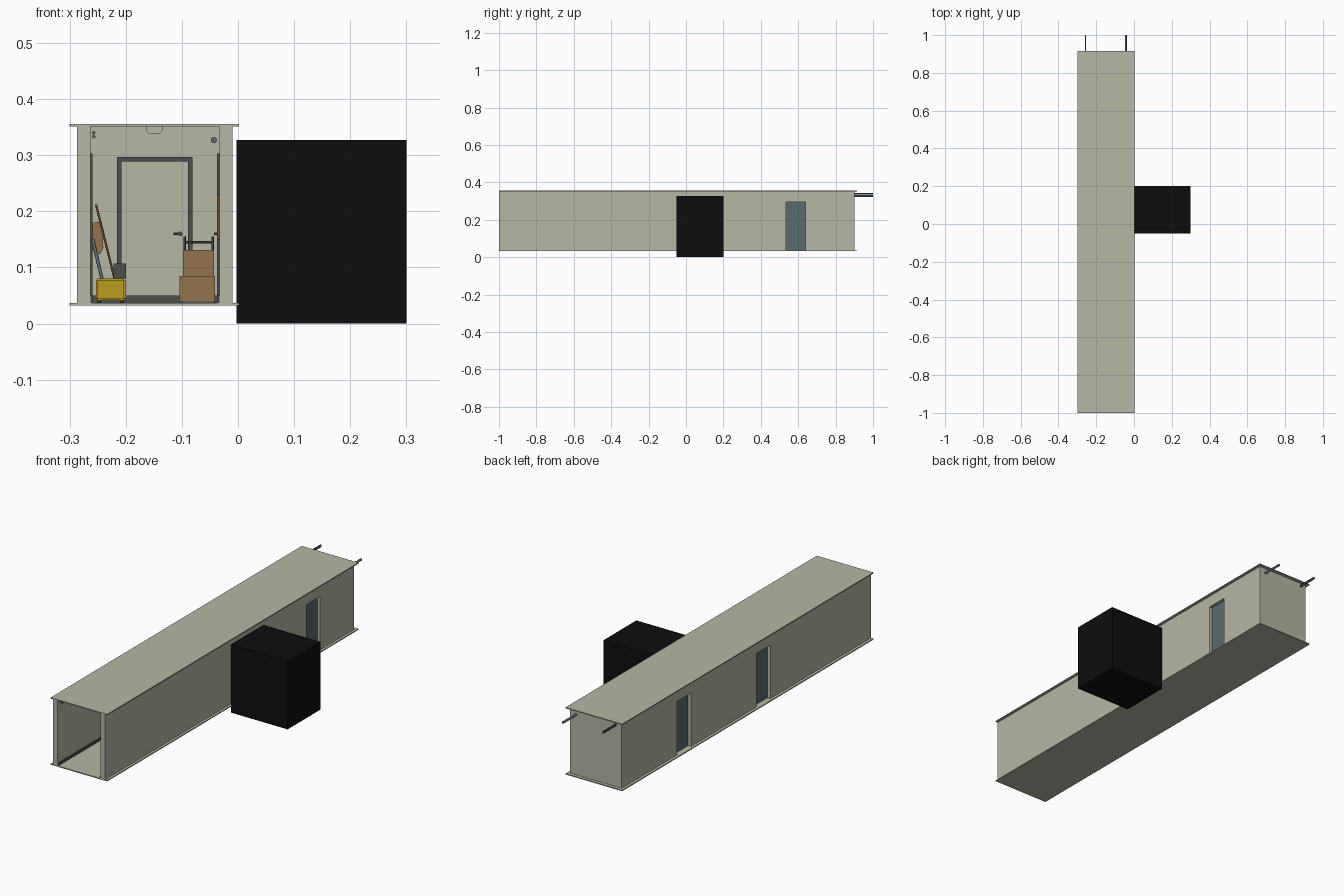
import bpy, bmesh, math
from mathutils import Vector

if "Cube" in bpy.data.objects:
    bpy.data.objects.remove(bpy.data.objects["Cube"])


def mat(name, r, g, b):
    m = bpy.data.materials.new(name)
    m.diffuse_color = (*[(c / 255 / 12.92 if c < 10.3 else ((c / 255 + 0.055) / 1.055) ** 2.4)
                         for c in (r, g, b)], 1)
    m.use_nodes = True
    m.node_tree.nodes["Principled BSDF"].inputs["Base Color"].default_value = m.diffuse_color
    return m


PLASTER = mat("pale_olive_plaster", 181, 183, 165)
SLATE = mat("slate_blue", 90, 107, 110)
BLACK = mat("void_black", 13, 13, 13)
TRIM = mat("dark_trim", 76, 79, 76)
CARD = mat("cardboard_brown", 146, 115, 80)
WOOD = mat("dark_wood", 112, 78, 48)
YELLOW = mat("bucket_yellow", 186, 156, 32)


def finish(name, bm, m):
    bmesh.ops.recalc_face_normals(bm, faces=bm.faces[:])
    me = bpy.data.meshes.new(name)
    bm.to_mesh(me)
    bm.free()
    me.materials.append(m)
    ob = bpy.data.objects.new(name, me)
    bpy.context.collection.objects.link(ob)
    return ob


def box(name, x, y, z, m, bevel=0):
    """Box from (min, max) ranges on each axis."""
    bm = bmesh.new()
    bmesh.ops.create_cube(bm, size=1)
    for v in bm.verts:
        v.co = [r[0] if c < 0 else r[1] for c, r in zip(v.co, (x, y, z))]
    if bevel:
        bmesh.ops.bevel(bm, geom=bm.edges[:], offset=bevel, segments=2, affect='EDGES')
    return finish(name, bm, m)


def prism(name, pts, shift, m):
    """Closed outline extruded along a vector."""
    bm = bmesh.new()
    f = bm.faces.new([bm.verts.new(p) for p in pts])
    r = bmesh.ops.extrude_face_region(bm, geom=[f])
    bmesh.ops.translate(bm, vec=shift, verts=[v for v in r["geom"] if isinstance(v, bmesh.types.BMVert)])
    return finish(name, bm, m)


def rod(name, a, b, rad, m, n=12):
    a, b = Vector(a), Vector(b)
    bm = bmesh.new()
    bmesh.ops.create_cone(bm, cap_ends=True, segments=n, radius1=rad, radius2=rad, depth=(b - a).length)
    q = (b - a).to_track_quat('Z', 'Y')
    for v in bm.verts:
        v.co = q @ v.co + (a + b) / 2
    ob = finish(name, bm, m)
    for p in ob.data.polygons:
        p.use_smooth = len(p.vertices) == 4
    return ob


F, C, DOOR_TOP = 0.037, 0.351, 0.295        # floor, ceiling and door heights
BACK = 0.88                                 # inner face of the end wall

# floor and ceiling slabs
box("floor_slab", (-0.30, 0.002), (-1, 0.915), (0.032, F), PLASTER)
box("ceiling_slab", (-0.30, 0.002), (-1, 0.915), (C, 0.356), PLASTER)


# side walls with doorways notched in, frames, doors and skirting
def side_wall(side, outer, inner, doorways):
    s = 1 if inner > outer else -1          # direction into the corridor
    pts = [(outer, -1, C), (outer, -1, F)]
    for y0, y1, _ in doorways:
        pts += [(outer, y0, F), (outer, y0, DOOR_TOP), (outer, y1, DOOR_TOP), (outer, y1, F)]
    pts += [(outer, 0.90, F), (outer, 0.90, C)]
    prism(side + "_wall", pts, (inner - outer, 0, 0), PLASTER)
    xr = tuple(sorted((inner - s * 0.001, inner + s * 0.004)))
    start = -1
    for i, (y0, y1, closed) in enumerate(doorways):
        tag = f"{side}_{i + 1}"
        if closed:
            box("door_" + tag, sorted((inner - s * 0.008, inner - s * 0.003)),
                (y0, y1), (F, DOOR_TOP), SLATE)
            hy = y0 + 0.012
            rod("door_handle_" + tag, (inner - s * 0.003, hy, 0.16), (inner + s * 0.01, hy, 0.16), 0.002, TRIM, 8)
        w = 0.008
        fr = [(y0 - w, F), (y0 - w, DOOR_TOP + w), (y1 + w, DOOR_TOP + w), (y1 + w, F),
              (y1, F), (y1, DOOR_TOP), (y0, DOOR_TOP), (y0, F)]
        prism("door_frame_" + tag, [(xr[0], y, z) for y, z in fr], (xr[1] - xr[0], 0, 0), TRIM)
        box(f"skirting_{tag}", xr, (start, y0 - w), (F, 0.05), TRIM)
        start = y1 + w
    box(f"skirting_{side}_end", xr, (start, BACK), (F, 0.05), TRIM)


side_wall("left", -0.287, -0.263, [(-0.233, -0.126, True), (0.37, 0.477, True)])
side_wall("right", -0.010, -0.033, [(0.02, 0.13, False), (0.535, 0.64, True)])

# end wall with a framed door on the inside
box("end_wall", (-0.263, -0.033), (BACK, 0.90), (F, C), PLASTER)
out = [(-0.216, F), (-0.216, 0.297), (-0.081, 0.297), (-0.081, F),
       (-0.089, F), (-0.089, 0.289), (-0.208, 0.289), (-0.208, F)]
prism("end_door_frame", [(x, BACK - 0.006, z) for x, z in out], (0, 0.007, 0), TRIM)
box("end_skirting", (-0.259, -0.037), (BACK - 0.004, BACK), (F, 0.05), TRIM)
rod("end_handle_stem", (-0.103, BACK - 0.015, 0.16), (-0.103, BACK, 0.16), 0.004, TRIM)
rod("end_handle_lever", (-0.115, BACK - 0.013, 0.16), (-0.10, BACK - 0.013, 0.16), 0.002, TRIM, 8)

# dark side room
box("side_room", (-0.003, 0.30), (-0.05, 0.20), (0, 0.327), BLACK)

# service pipes
rod("wide_pipe", (-0.043, -0.98, 0.327), (-0.043, 1, 0.327), 0.0055, SLATE)
for i, z in enumerate((0.333, 0.340)):
    rod(f"thin_pipe_{i + 1}", (-0.257, -0.98, z), (-0.257, 1, z), 0.0032, SLATE, 8)

# ceiling lamps
for i in range(4):
    prism(f"ceiling_lamp_{i + 1}",
          [(x, -0.78 + i * 0.45, z) for x, z in ((-0.163, C), (-0.163, 0.343), (-0.158, 0.338),
                                                (-0.140, 0.338), (-0.135, 0.343), (-0.135, C))],
          (0, 0.12, 0), PLASTER)

# mop bucket with wringer, wheels and mop
box("mop_bucket", (-0.253, -0.20), (-0.49, -0.42), (0.042, 0.08), YELLOW, 0.003)
box("wringer", (-0.222, -0.20), (-0.475, -0.435), (0.08, 0.107), TRIM)
for i, x in enumerate((-0.247, -0.206)):
    for j, y in enumerate((-0.48, -0.43)):
        rod(f"bucket_wheel_{i}{j}", (x - 0.003, y, 0.042), (x + 0.003, y, 0.042), 0.005, TRIM)
rod("mop_handle", (-0.253, -0.455, 0.212), (-0.215, -0.455, 0.06), 0.002, WOOD, 8)
rod("bucket_handle", (-0.259, -0.41, 0.15), (-0.24, -0.43, 0.07), 0.003, SLATE, 8)

# leaning board and wall board
prism("leaning_board", [(-0.259, -0.36, 0.18), (-0.243, -0.36, 0.182), (-0.240, -0.36, 0.135),
                        (-0.246, -0.36, 0.123), (-0.259, -0.36, 0.13)], (0, 0.05, 0), CARD)
box("wall_board", (-0.037, -0.033), (-0.30, -0.16), (0.15, 0.23), WOOD)

# stacked cartons on a hand truck
box("lower_carton", (-0.104, -0.041), (-0.44, -0.37), (0.039, 0.085), CARD)
box("upper_carton", (-0.098, -0.043), (-0.435, -0.375), (0.085, 0.131), CARD)
box("truck_plate", (-0.10, -0.043), (-0.44, -0.362), (F, 0.039), TRIM)
for i, x in enumerate((-0.095, -0.045)):
    rod(f"truck_rail_{i}", (x, -0.364, 0.039), (x, -0.355, 0.155), 0.002, TRIM, 8)
    rod(f"truck_wheel_{i}", (x - 0.004, -0.352, 0.046), (x + 0.004, -0.352, 0.046), 0.009, TRIM)
rod("truck_crossbar", (-0.095, -0.356, 0.145), (-0.045, -0.356, 0.145), 0.002, TRIM, 8)
